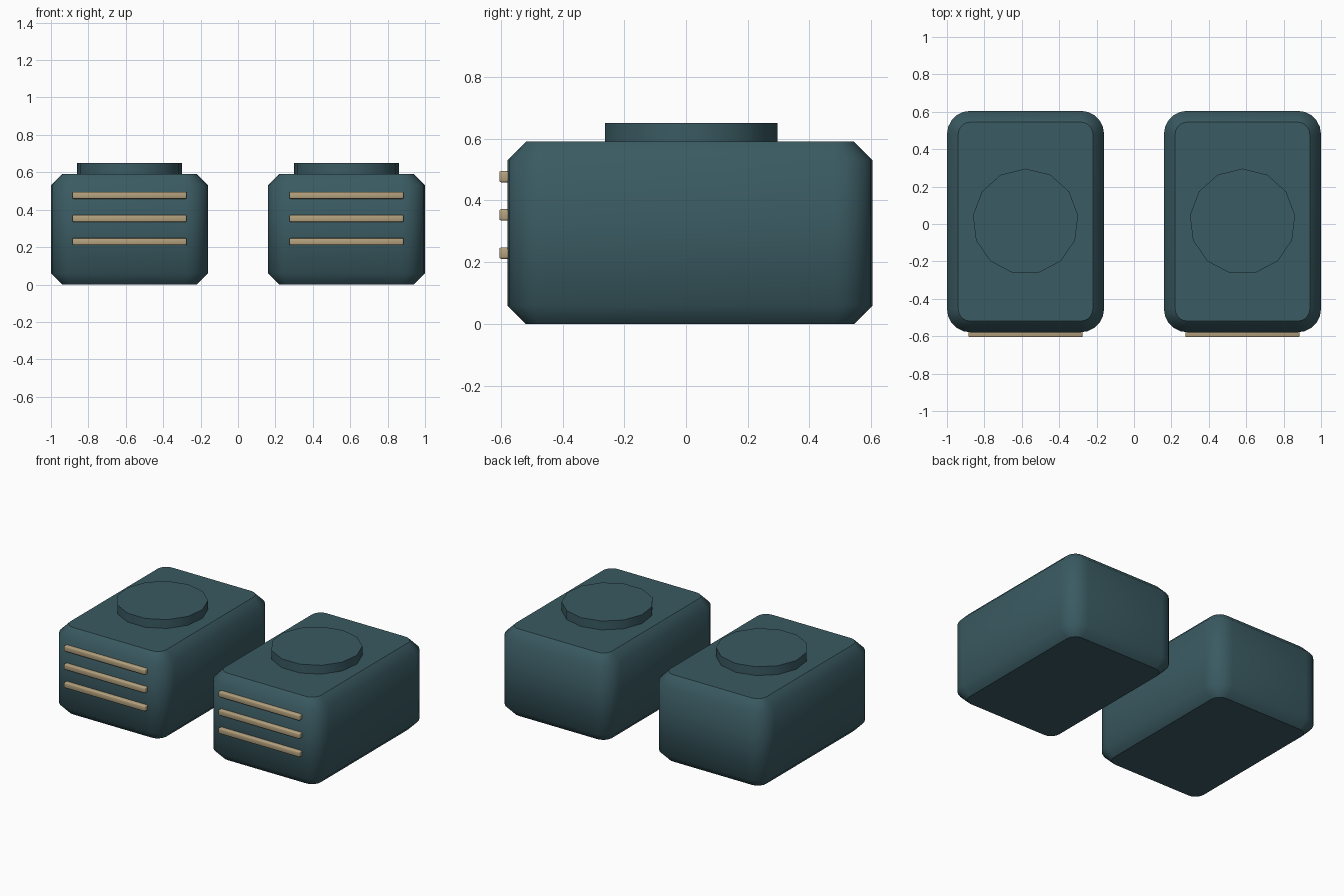
import bpy
import bmesh
from math import sin, cos, pi

cube = bpy.data.objects.get("Cube")
if cube:
    bpy.data.objects.remove(cube, do_unlink=True)


def material(name, color):
    mat = bpy.data.materials.new(name)
    mat.use_nodes = True
    mat.diffuse_color = color
    mat.node_tree.nodes["Principled BSDF"].inputs["Base Color"].default_value = color
    return mat


teal = material("dark_teal", (0.042, 0.103, 0.122, 1))
tan = material("warm_tan", (0.46, 0.36, 0.21, 1))


def finish(name, bm, mat):
    mesh = bpy.data.meshes.new(name)
    bm.to_mesh(mesh)
    bm.free()
    mesh.materials.append(mat)
    obj = bpy.data.objects.new(name, mesh)
    bpy.context.collection.objects.link(obj)
    return obj


def rounded_rect(hx, hy, r, steps=5):
    points = []
    for i, (sx, sy) in enumerate([(1, 1), (-1, 1), (-1, -1), (1, -1)]):
        for k in range(steps + 1):
            a = (i + k / steps) * pi / 2
            points.append((sx * (hx - r) + r * cos(a), sy * (hy - r) + r * sin(a)))
    return points


def loft(name, rings, location, mat):
    """Skin (outline, height) rings: smooth walls, flat caps."""
    bm = bmesh.new()
    loops = [[bm.verts.new((x, y, z)) for x, y in outline] for outline, z in rings]
    for low, high in zip(loops, loops[1:]):
        n = len(low)
        for i in range(n):
            j = (i + 1) % n
            bm.faces.new((low[i], low[j], high[j], high[i])).smooth = True
    bm.faces.new(loops[0][::-1])
    bm.faces.new(loops[-1])
    obj = finish(name, bm, mat)
    obj.location = location
    return obj


def bar(name, size, location):
    bm = bmesh.new()
    bmesh.ops.create_cube(bm, size=1)
    bmesh.ops.scale(bm, vec=size, verts=bm.verts)
    bmesh.ops.bevel(bm, geom=bm.edges[:], offset=0.006, segments=2,
                    profile=0.5, affect='EDGES')
    for face in bm.faces:
        face.smooth = True
    obj = finish(name, bm, tan)
    obj.location = location


HX, HY, H, CHAMFER = 0.42, 0.592, 0.59, 0.06
outer = rounded_rect(HX, HY, 0.125)
inner = rounded_rect(HX - CHAMFER, HY - CHAMFER, 0.065)
SIDES, RADIUS = 13, 0.283
disc = [(RADIUS * cos(pi / 2 + 2 * pi * i / SIDES),
         RADIUS * sin(pi / 2 + 2 * pi * i / SIDES)) for i in range(SIDES)]

for side, x in (("left", 0.58), ("right", -0.58)):
    # Chamfered housing
    loft(side + "_body", [(inner, 0), (outer, CHAMFER), (outer, H - CHAMFER), (inner, H)],
         (x, 0.013, 0), teal)
    # Low round cap
    loft(side + "_top_disc", [(disc, H - 0.02), (disc, 0.65)], (x, 0.013, 0), teal)
    # Front grille bars
    for i in range(3):
        bar(f"{side}_grille_bar_{i + 1}", (0.61, 0.05, 0.037), (x, -0.58, 0.229 + 0.124 * i))
